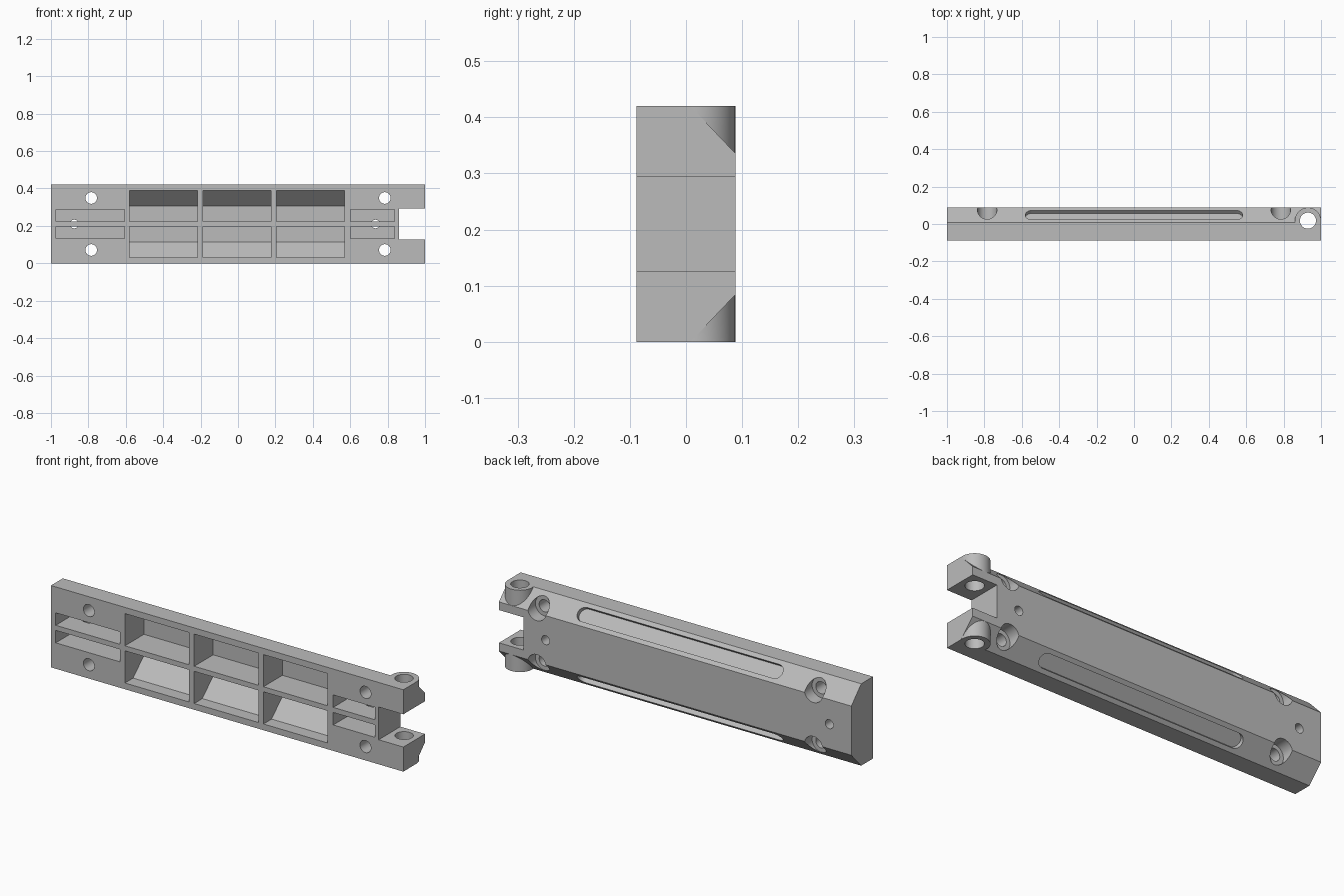
import bpy
import math
from mathutils import Vector, Matrix

if "Cube" in bpy.data.objects:
    bpy.data.objects.remove(bpy.data.objects["Cube"])

H, B = 0.42, 0.088          # height, half depth
MID = H / 2
CH = 0.336                  # height where the back bevel meets the back face
EDGE = 0.008                # depth where the bevel meets the top face

grey = bpy.data.materials.new("plain grey")
grey.use_nodes = True
COLOUR = (0.5, 0.5, 0.5, 1)
grey.diffuse_color = COLOUR
grey.node_tree.nodes["Principled BSDF"].inputs["Base Color"].default_value = COLOUR


def prism(name, ring, sweep):
    """Solid made by sweeping a flat ring of points along a vector."""
    ring = [Vector(p) for p in ring]
    n = len(ring)
    verts = ring + [p + Vector(sweep) for p in ring]
    faces = [tuple(range(n)), tuple(range(2 * n - 1, n - 1, -1))]
    faces += [(i, i + n, (i + 1) % n + n, (i + 1) % n) for i in range(n)]
    mesh = bpy.data.meshes.new(name)
    mesh.from_pydata(verts, [], faces)
    obj = bpy.data.objects.new(name, mesh)
    bpy.context.collection.objects.link(obj)
    bpy.context.view_layer.objects.active = obj
    bpy.ops.object.mode_set(mode='EDIT')
    bpy.ops.mesh.select_all(action='SELECT')
    bpy.ops.mesh.normals_make_consistent(inside=False)
    bpy.ops.object.mode_set(mode='OBJECT')
    return obj


def profile_bar(name, x0, x1, yz):
    return prism(name, [(x0, y, z) for y, z in yz], (x1 - x0, 0, 0))


def box(name, x0, x1, y0, y1, z0, z1):
    return profile_bar(name, x0, x1, [(y0, z0), (y1, z0), (y1, z1), (y0, z1)])


def circle(r, n=48):
    return [(r * math.cos(2 * math.pi * i / n), r * math.sin(2 * math.pi * i / n))
            for i in range(n)]


def rod_y(name, x, z, r, y0, y1):
    return prism(name, [(x + a, y0, z + b) for a, b in circle(r)], (0, y1 - y0, 0))


def rod_z(name, x, y, r, z0, z1):
    return prism(name, [(x + a, y + b, z0) for a, b in circle(r)], (0, 0, z1 - z0))


def combine(target, tool, operation):
    mod = target.modifiers.new("shape", 'BOOLEAN')
    mod.operation = operation
    mod.solver = 'EXACT'
    mod.object = tool
    bpy.context.view_layer.objects.active = target
    bpy.ops.object.modifier_apply(modifier=mod.name)
    bpy.data.objects.remove(tool)


def cut(tool):
    combine(body, tool, 'DIFFERENCE')


def flip(z, side):
    """Upper height for side 1, mirrored lower height for side -1."""
    return MID + side * (z - MID)


# Main bar with both back edges bevelled
body = profile_bar("hinged_bar", -1, 1, [
    (-B, 0), (EDGE, 0), (B, H - CH), (B, CH), (EDGE, H), (-B, H)])

# Hinge barrel, fork gap and pin hole
HX, HY = 0.93, 0.018
combine(body, rod_z("hinge_barrel", HX, HY, 0.0698, 0, H), 'UNION')
cut(box("fork_gap", 0.86, 1.1, -0.2, 0.2, MID - 0.084, MID + 0.084))
cut(rod_z("pin_hole", HX, HY, 0.043, -0.1, H + 0.1))

normal = Vector((0, H - CH, B - EDGE)).normalized()
for s in (1, -1):
    # Large front pockets with a sloped outer wall
    for x0 in (-0.58, -0.187, 0.206):
        yz = [(-0.2, 0.223), (0.066, 0.223), (0.066, 0.305),
              (-0.022, 0.388), (-0.2, 0.388)]
        cut(profile_bar("pocket", x0, x0 + 0.364, [(y, flip(z, s)) for y, z in yz]))
    # Narrow front slots
    for x0, x1 in ((-0.973, -0.608), (0.602, 0.838)):
        z0, z1 = sorted((flip(0.223, s), flip(0.287, s)))
        cut(box("slot", x0, x1, -0.2, 0.03, z0, z1))
    # Screw holes with counterbores from the back
    for x in (-0.785, 0.785):
        z = flip(0.349, s)
        cut(rod_y("screw_hole", x, z, 0.031, -0.2, 0.2))
        cut(rod_y("counterbore", x, z, 0.052, 0.025, 0.2))
    # Long round-ended groove in each bevel
    n = Vector((0, normal.y, s * normal.z))
    along = Vector((0, n.z, -n.y))
    centre = Vector((0, (EDGE + B) / 2, flip((CH + H) / 2, s)))
    r, half = 0.036, 0.545
    ring = []
    for i in range(34):
        a = -math.pi / 2 + math.pi * (i if i < 17 else i - 1) / 16
        end = half if i < 17 else -half
        ring.append(centre - n * 0.022 + Vector((end + r * math.cos(a), 0, 0))
                    + along * (r * math.sin(a)))
    cut(prism("groove", ring, n * 0.1))

# Small holes in the back face reaching the slots
for x in (-0.875, 0.735):
    cut(rod_y("small_back_hole", x, MID, 0.023, 0.02, 0.2))

# Finish
body.data.materials.clear()
body.data.materials.append(grey)
for p in body.data.polygons:
    p.material_index = 0
bpy.ops.object.select_all(action='DESELECT')
body.select_set(True)
bpy.context.view_layer.objects.active = body
bpy.ops.object.shade_smooth_by_angle(angle=math.radians(30))
